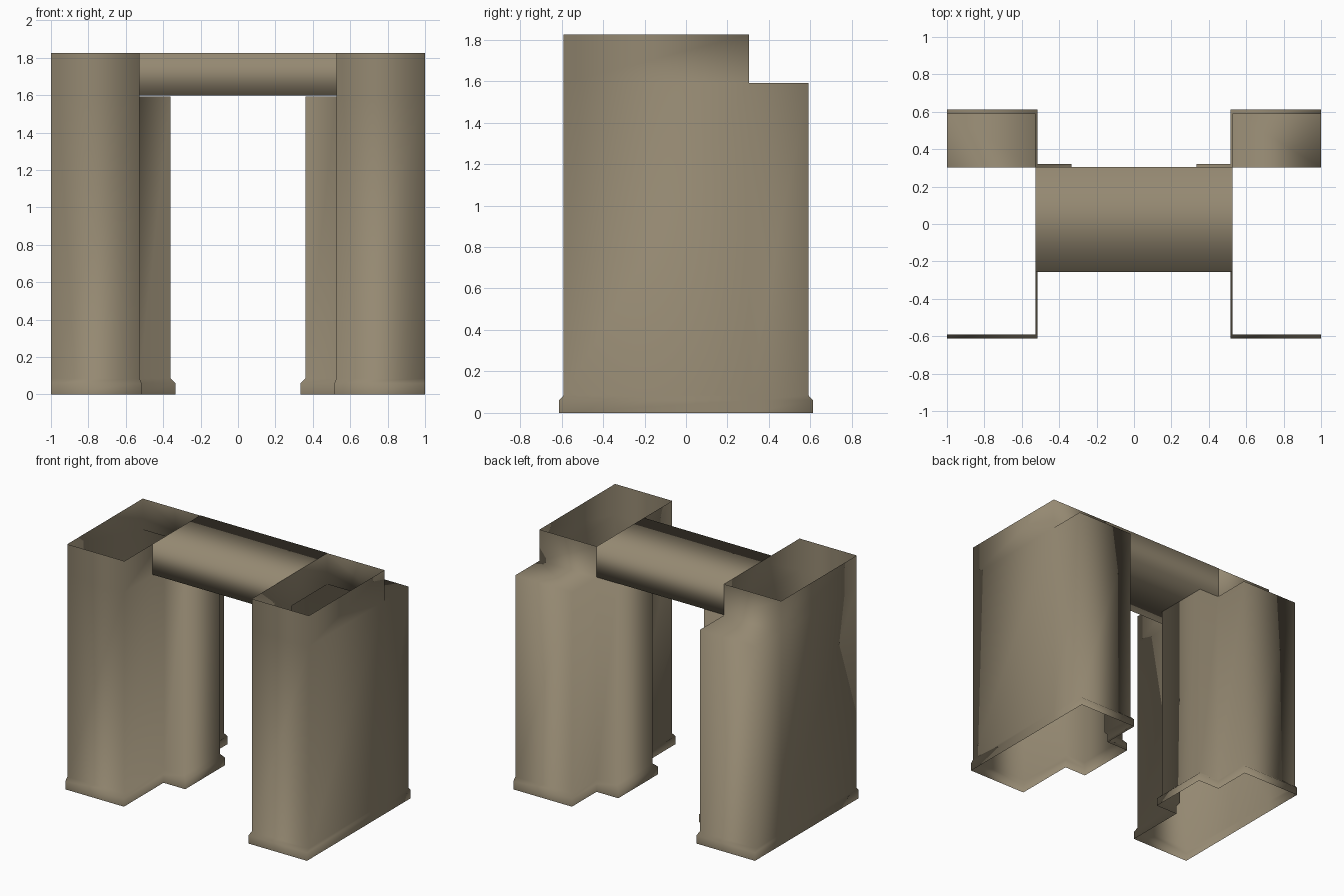
import bpy

if "Cube" in bpy.data.objects:
    bpy.data.objects.remove(bpy.data.objects["Cube"])

stone = bpy.data.materials.new("tan stone")
stone.diffuse_color = (0.30, 0.25, 0.168, 1)
stone.use_nodes = True
stone.node_tree.nodes["Principled BSDF"].inputs["Base Color"].default_value = stone.diffuse_color

# Pier outline seen from above (right side): body, and the flared plinth below it
BODY = [(1, -.59), (.527, -.59), (.527, -.12), (.36, -.12), (.36, .303),
        (.527, .303), (.527, .59), (1, .59), (1, .303)]
PLINTH = [(1, -.613), (.515, -.613), (.515, -.145), (.335, -.145), (.335, .322),
          (.515, .322), (.515, .613), (1, .613), (1, .303)]
LEDGE, TOP = 1.592, 1.825


def make(name, verts, faces):
    me = bpy.data.meshes.new(name)
    me.from_pydata(verts, [], faces)
    me.materials.append(stone)
    me.shade_smooth()
    ob = bpy.data.objects.new(name, me)
    bpy.context.collection.objects.link(ob)
    return ob


def pier(name, side):
    n = len(BODY)
    rings = [(PLINTH, 0), (PLINTH, .06), (BODY, .085), (BODY, LEDGE)]
    verts = [(side * x, y, z) for ring, z in rings for x, y in ring]
    faces = []
    for r in range(len(rings) - 1):
        for i in range(n):
            j = (i + 1) % n
            faces.append((r * n + j, r * n + i, (r + 1) * n + i, (r + 1) * n + j))
    base = (len(rings) - 1) * n
    # pilaster cap and rear ledge
    faces.append([base + i for i in (5, 4, 3, 2)])
    faces.append([base + i for i in (8, 7, 6, 5)])
    # taller front part, left open at the top
    upper = (0, 1, 2, 5, 8)
    start = len(verts)
    verts += [(side * BODY[i][0], BODY[i][1], TOP) for i in upper]
    for k in range(5):
        m = (k + 1) % 5
        faces.append((base + upper[m], base + upper[k], start + k, start + m))
    if side < 0:
        faces = [tuple(reversed(f)) for f in faces]
    return make(name, verts, faces)


pier("right_pier", 1)
pier("left_pier", -1)

# Lintel: four-sided sleeve between the piers
section = [(-.257, LEDGE + .005), (.306, LEDGE + .005), (.306, TOP), (-.257, TOP)]
verts = [(x, y, z) for x in (-.527, .527) for y, z in section]
make("lintel", verts, [(i, i + 4, (i + 1) % 4 + 4, (i + 1) % 4)[::-1] for i in range(4)])
